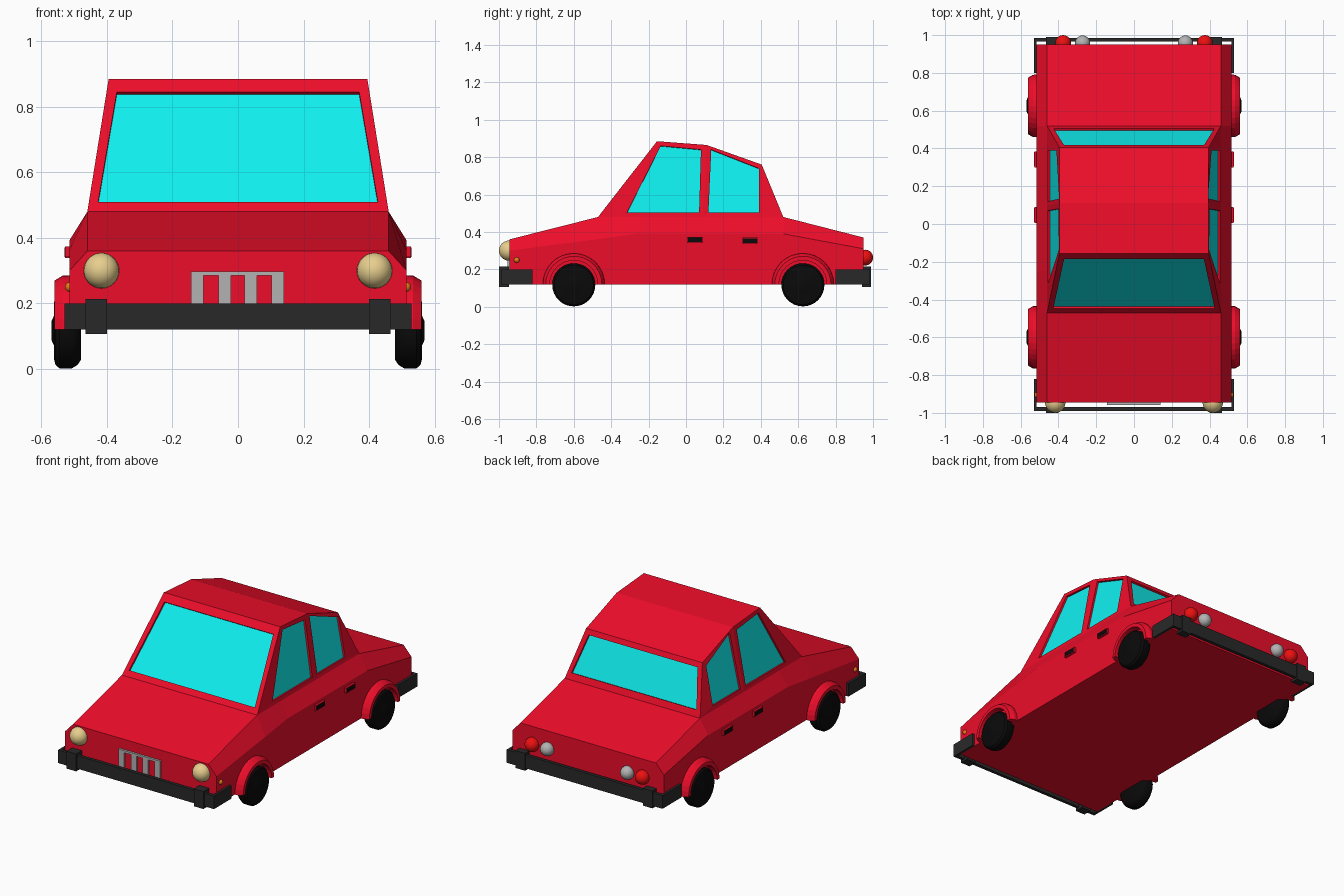
import bpy, bmesh
from math import pi, sin, cos
from mathutils import Vector, Matrix

if "Cube" in bpy.data.objects:
    bpy.data.objects.remove(bpy.data.objects["Cube"])


def material(name, rgb):
    m = bpy.data.materials.new(name)
    m.diffuse_color = (*rgb, 1)
    m.use_nodes = True
    m.node_tree.nodes["Principled BSDF"].inputs["Base Color"].default_value = m.diffuse_color
    return m


RED = material("red paint", (0.85, 0.004, 0.023))
CYAN = material("window glass", (0.005, 0.87, 0.87))
BLACK = material("black rubber", (0.003, 0.003, 0.003))
DARK = material("dark trim", (0.022, 0.022, 0.022))
CREAM = material("headlight glass", (0.80, 0.62, 0.27))
LAMP = material("tail lamp red", (0.85, 0.005, 0.005))
ORANGE = material("indicator orange", (0.8, 0.2, 0.01))
GREY = material("grey metal", (0.45, 0.45, 0.45))


def finish(name, bm, mat, smooth=False, recalc=True):
    if recalc:
        bmesh.ops.recalc_face_normals(bm, faces=bm.faces)
    me = bpy.data.meshes.new(name)
    bm.to_mesh(me)
    bm.free()
    me.materials.append(mat)
    ob = bpy.data.objects.new(name, me)
    bpy.context.collection.objects.link(ob)
    if smooth:
        bpy.context.view_layer.objects.active = ob
        ob.select_set(True)
        bpy.ops.object.shade_smooth_by_angle(angle=0.6)
        ob.select_set(False)
    return ob


def boxes(name, ranges, mat):
    bm = bmesh.new()
    for x0, x1, y0, y1, z0, z1 in ranges:
        m = Matrix.Translation(((x0 + x1) / 2, (y0 + y1) / 2, (z0 + z1) / 2))
        bmesh.ops.create_cube(bm, size=1, matrix=m @ Matrix.Diagonal((x1 - x0, y1 - y0, z1 - z0, 1)))
    return finish(name, bm, mat)


def ball(name, loc, r, mat):
    bm = bmesh.new()
    bmesh.ops.create_uvsphere(bm, u_segments=24, v_segments=16, radius=r, matrix=Matrix.Translation(loc))
    return finish(name, bm, mat, True)


def sweep(bm, profile, y, z, side, a0, a1, n, closed):
    """Turn an (x, radius) profile about the axle at y, z."""
    rings = []
    for i in range(n if closed else n + 1):
        a = a0 + (a1 - a0) * i / n
        rings.append([bm.verts.new((side * x, y + r * cos(a), z + r * sin(a))) for x, r in profile])
    k = len(profile)
    for i in range(n):
        p, q = rings[i], rings[(i + 1) % len(rings)]
        for j in range(k - 1 if closed else k):
            bm.faces.new((p[j], p[(j + 1) % k], q[(j + 1) % k], q[j]))
    if closed:
        bm.faces.new([r[0] for r in rings])
        bm.faces.new([r[-1] for r in rings])
    else:
        bm.faces.new(rings[0])
        bm.faces.new(rings[-1])


# Lower body: sections of (y, shoulder height, top height)
bm = bmesh.new()
rings = []
for y, zs, zt in [(-0.945, 0.30, 0.36), (-0.47, 0.362, 0.48), (-0.25, 0.392, 0.48),
                  (0.52, 0.39, 0.48), (0.95, 0.31, 0.37)]:
    half = [(0.515, 0.12), (0.515, zs), (0.46, zt)]
    pts = half + [(-x, z) for x, z in reversed(half)]
    rings.append([bm.verts.new((x, y, z)) for x, z in pts])
for p, q in zip(rings, rings[1:]):
    for j in range(6):
        bm.faces.new((p[j], p[(j + 1) % 6], q[(j + 1) % 6], q[j]))
bm.faces.new(rings[0])
bm.faces.new(rings[-1])
finish("body", bm, RED)

# Cabin: framed windows with recessed panes, and roof strips
frame, glass = bmesh.new(), bmesh.new()
CENTRE = Vector((0, 0, 0.6))


def face(bm, pts):
    bm.faces.new([bm.verts.new(p) for p in pts])


def window(outer, inner, depth=0.012):
    outer, inner = [Vector(p) for p in outer], [Vector(p) for p in inner]
    n = (outer[2] - outer[0]).cross(outer[3] - outer[1]).normalized()
    if n.dot(sum(outer, Vector()) / 4 - CENTRE) < 0:
        outer.reverse()
        inner.reverse()
        n = -n
    deep = [p - n * depth for p in inner]
    for i in range(4):
        j = (i + 1) % 4
        face(frame, (outer[i], outer[j], inner[j], inner[i]))
        face(frame, (inner[i], inner[j], deep[j], deep[i]))
    face(glass, deep)


def cross(lo, hi):
    """Quad across the car from lower and upper (x, y, z) corners."""
    return [(-lo[0], *lo[1:]), lo, hi, (-hi[0], *hi[1:])]


window(cross((0.46, -0.47, 0.48), (0.395, -0.155, 0.885)),
       cross((0.427, -0.447, 0.51), (0.37, -0.186, 0.845)))
window(cross((0.46, 0.52, 0.48), (0.395, 0.405, 0.76)),
       cross((0.425, 0.505, 0.517), (0.37, 0.417, 0.73)))
roof = [(-0.155, 0.885), (0.11, 0.865), (0.405, 0.76)]
for (y0, z0), (y1, z1) in zip(roof, roof[1:]):
    face(frame, [(-0.395, y0, z0), (0.395, y0, z0), (0.395, y1, z1), (-0.395, y1, z1)])
doors = [([(-0.47, 0.48), (0.095, 0.48), (0.11, 0.865), (-0.155, 0.885)],
          [(-0.315, 0.505), (0.07, 0.505), (0.08, 0.84), (-0.135, 0.86)], 0.165),
         ([(0.095, 0.48), (0.52, 0.48), (0.405, 0.76), (0.11, 0.865)],
          [(0.12, 0.505), (0.39, 0.505), (0.39, 0.74), (0.135, 0.84)], 0.19)]
for s in (-1, 1):
    for outer, inner, lean in doors:
        window([(s * (0.46 if z < 0.5 else 0.395), y, z) for y, z in outer],
               [(s * (0.46 - lean * (z - 0.48)), y, z) for y, z in inner])
finish("cabin_frame", frame, RED, recalc=False)
finish("window_panes", glass, CYAN, recalc=False)

# Wheels and flared arches
tyre = [(0.48, 0.09), (0.49, 0.105), (0.507, 0.115), (0.545, 0.115), (0.557, 0.105),
        (0.562, 0.085), (0.562, 0.045), (0.569, 0.03), (0.57, 0.01)]
arch = [(0.505, 0.128), (0.505, 0.166), (0.535, 0.165), (0.56, 0.15), (0.56, 0.128)]
for end, y in (("front", -0.6), ("rear", 0.625)):
    for side, s in (("left", 1), ("right", -1)):
        bm = bmesh.new()
        sweep(bm, tyre, y, 0.117, s, 0, 2 * pi, 32, True)
        finish(f"{end}_{side}_wheel", bm, BLACK, True)
        bm = bmesh.new()
        sweep(bm, arch, y, 0.12, s, 0, pi, 16, False)
        finish(f"{end}_{side}_arch", bm, RED)

# Bumpers: thin bar, wrapped ends and two overriders
for name, y0, y1, ya, yo in (("front_bumper", -0.99, -0.97, -0.82, (-1.0, -0.945)),
                             ("rear_bumper", 0.965, 0.985, 0.80, (0.94, 0.99))):
    parts = [(-0.53, 0.53, y0, y1, 0.12, 0.2)]
    for s in (-1, 1):
        xa, xb = sorted((s * 0.515, s * 0.53))
        parts.append((xa, xb, min(y0, ya), max(y1, ya), 0.12, 0.2))
        xa, xb = sorted((s * 0.4, s * 0.465))
        parts.append((xa, xb, *yo, 0.107, 0.214))
    boxes(name, parts, DARK)

# Grille
boxes("grille", [(-0.143, 0.14, -0.958, -0.94, 0.285, 0.298)] +
      [(x - 0.019, x + 0.019, -0.955, -0.94, 0.19, 0.285) for x in (-0.124, -0.041, 0.039, 0.121)], GREY)

# Lamps and door handles on both sides
for side, s in (("left", 1), ("right", -1)):
    ball(f"{side}_headlight", (s * 0.417, -0.946, 0.30), 0.054, CREAM)
    ball(f"{side}_tail_lamp", (s * 0.375, 0.958, 0.263), 0.042, LAMP)
    ball(f"{side}_reverse_lamp", (s * 0.272, 0.958, 0.263), 0.04, GREY)
    ball(f"{side}_indicator", (s * 0.513, -0.905, 0.25), 0.015, ORANGE)
    for door, y, z in (("front", 0.048, 0.358), ("rear", 0.342, 0.354)):
        xa, xb = sorted((s * 0.505, s * 0.528))
        boxes(f"{side}_{door}_handle", [(xa, xb, y - 0.043, y + 0.043, z - 0.016, z + 0.016)], RED)
        xa, xb = sorted((s * 0.52, s * 0.53))
        boxes(f"{side}_{door}_handle_recess", [(xa, xb, y - 0.038, y + 0.038, z - 0.012, z + 0.012)], BLACK)
